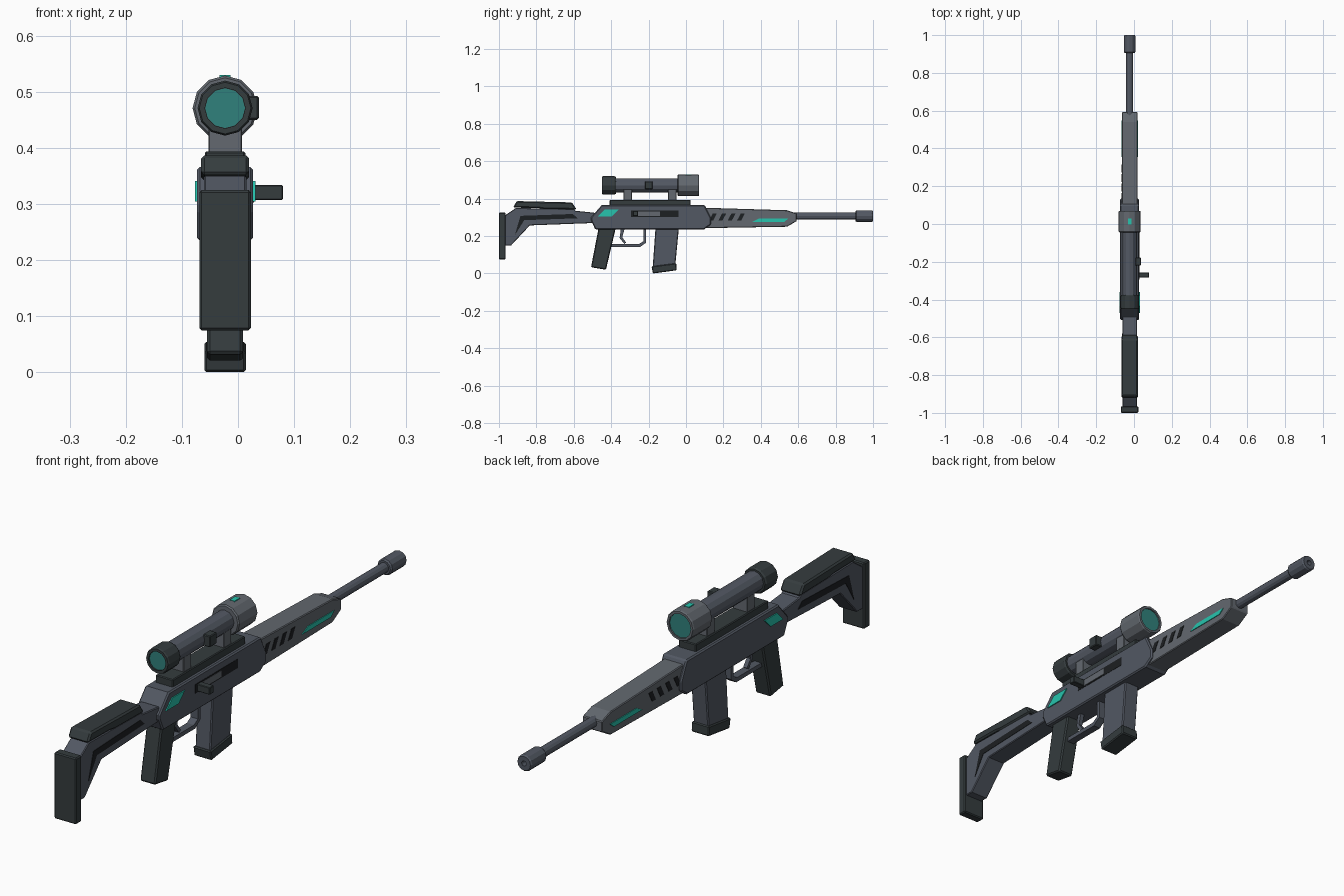
import bpy, bmesh, math

CX = -0.023      # centre plane of the rifle
BORE = 0.307     # barrel height
SIGHT = 0.471    # scope height


def material(name, rgb):
    m = bpy.data.materials.new(name)
    m.diffuse_color = (*rgb, 1)
    return m


STEEL = material("steel", (0.085, 0.098, 0.125))
LIGHT = material("light_steel", (0.125, 0.14, 0.16))
DARK = material("dark_polymer", (0.035, 0.045, 0.048))
BLACK = material("black", (0.012, 0.014, 0.016))
TEAL = material("teal", (0.02, 0.55, 0.42))
LENS = material("lens", (0.03, 0.22, 0.2))


def finish(name, bm, mat, bevel=0):
    bmesh.ops.recalc_face_normals(bm, faces=bm.faces[:])
    me = bpy.data.meshes.new(name)
    bm.to_mesh(me)
    bm.free()
    me.materials.append(mat)
    ob = bpy.data.objects.new(name, me)
    bpy.context.collection.objects.link(ob)
    if bevel:
        mod = ob.modifiers.new("bevel", "BEVEL")
        mod.width = bevel
        mod.segments = 1
        mod.limit_method = 'ANGLE'
        mod.angle_limit = math.radians(50)
    return ob


def plate(name, pts, x0, x1, mat, bevel=0):
    """Side profile of (y, z) points extruded from x0 to x1."""
    bm = bmesh.new()
    face = bm.faces.new([bm.verts.new((x0, y, z)) for y, z in pts])
    out = bmesh.ops.extrude_face_region(bm, geom=[face])
    verts = [v for v in out["geom"] if isinstance(v, bmesh.types.BMVert)]
    bmesh.ops.translate(bm, verts=verts, vec=(x1 - x0, 0, 0))
    return finish(name, bm, mat, bevel)


def slab(name, pts, half, mat, bevel=0):
    return plate(name, pts, CX - half, CX + half, mat, bevel)


def rect(y0, y1, z0, z1):
    return [(y0, z0), (y1, z0), (y1, z1), (y0, z1)]


def both_sides(name, pts, inner, outer, mat):
    for side, s in (("right", 1), ("left", -1)):
        plate(f"{name}_{side}", pts, CX + s * inner, CX + s * outer, mat)


def lathe(name, profile, z, mat, n=12):
    """Rings of (y, radius) around the y axis, capped at both ends."""
    bm = bmesh.new()
    rings = [[bm.verts.new((CX + r * math.cos(2 * math.pi * i / n), y,
                            z + r * math.sin(2 * math.pi * i / n)))
              for i in range(n)] for y, r in profile]
    for a, b in zip(rings, rings[1:]):
        for i in range(n):
            j = (i + 1) % n
            bm.faces.new((a[i], a[j], b[j], b[i]))
    bm.faces.new(rings[0])
    bm.faces.new(rings[-1])
    return finish(name, bm, mat)


# Stock
slab("butt_pad", rect(-1.0, -0.965, 0.075, 0.325), 0.046, DARK, 0.004)
slab("stock", [(-0.968, 0.15), (-0.935, 0.15), (-0.835, 0.257), (-0.49, 0.27),
               (-0.49, 0.325), (-0.59, 0.335), (-0.6, 0.345), (-0.91, 0.35),
               (-0.968, 0.31)], 0.038, STEEL, 0.003)
both_sides("stock_recess", [(-0.915, 0.205), (-0.865, 0.285), (-0.58, 0.295),
                            (-0.605, 0.318), (-0.885, 0.308)], 0.03, 0.0395, BLACK)
slab("cheek_rest", [(-0.925, 0.352), (-0.905, 0.387), (-0.61, 0.38),
                    (-0.585, 0.342), (-0.76, 0.345), (-0.79, 0.35)], 0.043, DARK, 0.006)

# Receiver and handguard
slab("receiver", [(-0.508, 0.285), (-0.485, 0.235), (0.096, 0.235), (0.134, 0.262),
                  (0.134, 0.295), (0.1, 0.366), (-0.45, 0.366), (-0.508, 0.3)],
     0.05, STEEL, 0.005)
slab("handguard", [(0.08, 0.242), (0.54, 0.25), (0.592, 0.28), (0.592, 0.32),
                   (0.54, 0.338), (0.08, 0.352)], 0.041, LIGHT, 0.003)
both_sides("receiver_light", [(-0.472, 0.305), (-0.435, 0.341), (-0.36, 0.341),
                              (-0.397, 0.305)], 0.045, 0.054, TEAL)
both_sides("handguard_light", [(0.355, 0.276), (0.39, 0.294), (0.547, 0.294),
                               (0.525, 0.276)], 0.036, 0.044, TEAL)
for i in range(4):
    y = 0.123 + i * 0.05
    both_sides(f"vent_{i + 1}", [(y, 0.283), (y + 0.022, 0.283),
                                 (y + 0.042, 0.321), (y + 0.02, 0.321)], 0.036, 0.0425, BLACK)

# Ejection port and bolt
plate("ejection_port", rect(-0.295, -0.04, 0.303, 0.337), 0.02, 0.0282, BLACK)
plate("bolt", rect(-0.26, -0.14, 0.308, 0.332), 0.02, 0.0295, LIGHT)
plate("bolt_handle", rect(-0.283, -0.257, 0.307, 0.334), 0.02, 0.08, DARK, 0.002)

# Barrel and hollow muzzle
lathe("barrel", [(0.55, 0.019), (0.92, 0.019)], BORE, STEEL)
lathe("muzzle", [(0.905, 0.026), (0.911, 0.031), (0.994, 0.031), (1.0, 0.027),
                 (1.0, 0.01), (0.96, 0.01)], BORE, STEEL)

# Grip, trigger and guard
slab("grip", [(-0.467, 0.245), (-0.375, 0.245), (-0.428, 0.02), (-0.508, 0.033)],
     0.032, DARK, 0.005)
slab("trigger_guard", [(-0.405, 0.158), (-0.405, 0.142), (-0.245, 0.142), (-0.213, 0.165),
                       (-0.213, 0.24), (-0.228, 0.24), (-0.228, 0.172), (-0.251, 0.158)],
     0.015, STEEL)
slab("trigger", [(-0.348, 0.24), (-0.355, 0.19), (-0.33, 0.158), (-0.32, 0.165),
                 (-0.341, 0.193), (-0.328, 0.24)], 0.008, STEEL)

# Magazine
slab("magazine", [(-0.163, 0.245), (-0.038, 0.245), (-0.057, 0.045), (-0.178, 0.033)],
     0.032, STEEL, 0.004)
slab("magazine_base", [(-0.184, 0.038), (-0.052, 0.055), (-0.05, 0.017), (-0.177, 0.0)],
     0.037, DARK, 0.004)

# Scope rail and mounts
slab("rail", rect(-0.408, 0.025, 0.362, 0.394), 0.036, DARK, 0.003)
for name, y in (("rear", -0.312), ("front", -0.073)):
    slab(f"{name}_scope_mount", rect(y - 0.022, y + 0.022, 0.39, 0.452), 0.03, LIGHT, 0.002)

# Scope
lathe("scope_tube", [(-0.39, 0.038), (-0.03, 0.038)], SIGHT, STEEL)
lathe("eyepiece", [(-0.375, 0.045), (-0.382, 0.049), (-0.444, 0.049), (-0.45, 0.046),
                   (-0.45, 0.036), (-0.443, 0.036)], SIGHT, DARK)
lathe("eyepiece_lens", [(-0.44, 0.0355), (-0.445, 0.0355)], SIGHT, LENS)
lathe("objective_bell", [(-0.045, 0.054), (-0.04, 0.058), (0.065, 0.058), (0.07, 0.055),
                         (0.07, 0.046), (0.062, 0.046)], SIGHT, LIGHT)
lathe("objective_lens", [(0.06, 0.0455), (0.065, 0.0455)], SIGHT, LENS)
plate("scope_knob", rect(-0.22, -0.178, 0.45, 0.493), CX + 0.03, CX + 0.06, DARK, 0.003)
slab("scope_light", rect(-0.002, 0.03, 0.52, 0.53), 0.01, TEAL)
